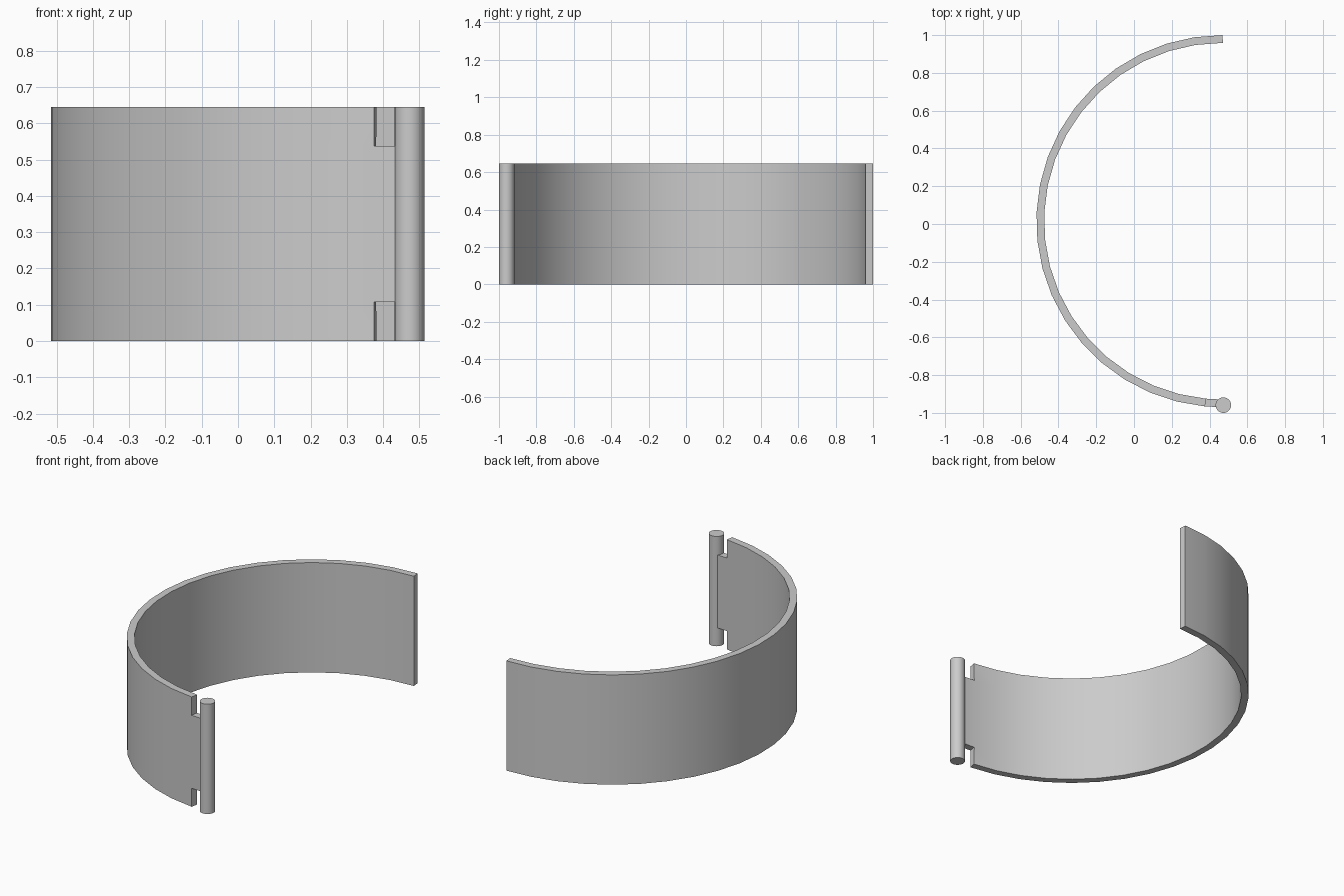
import bpy, bmesh
from math import sin, cos, radians

if "Cube" in bpy.data.objects:
    bpy.data.objects.remove(bpy.data.objects["Cube"], do_unlink=True)

HEIGHT = 0.645
CX, CY, RADIUS, THICK = 0.468, 0.015, 0.985, 0.041
NOTCH = 0.108
SEGMENTS = 20

grey = bpy.data.materials.new("plain grey")
grey.use_nodes = True
colour = (0.6, 0.6, 0.6, 1)
grey.diffuse_color = colour
grey.node_tree.nodes["Principled BSDF"].inputs["Base Color"].default_value = colour


def activate(obj):
    bpy.ops.object.select_all(action="DESELECT")
    obj.select_set(True)
    bpy.context.view_layer.objects.active = obj


def finish(obj):
    activate(obj)
    obj.data.materials.clear()
    obj.data.materials.append(grey)
    bpy.ops.object.shade_smooth_by_angle(angle=radians(30))


# Half-ring band: outer wall as a grid, with a narrow tab in the last column
start, notch_angle, tab_end = 90, 264.6, 269.5
angles = [start + (notch_angle - start) * i / SEGMENTS for i in range(SEGMENTS + 1)]
angles.append(tab_end)
levels = [0, NOTCH, HEIGHT - NOTCH, HEIGHT]

bm = bmesh.new()
grid = [[bm.verts.new((CX + RADIUS * cos(radians(a)), CY + RADIUS * sin(radians(a)), z))
         for z in levels] for a in angles]
for i in range(len(angles) - 1):
    for j in range(len(levels) - 1):
        if i == SEGMENTS and j != 1:
            continue  # notches above and below the tab
        bm.faces.new((grid[i][j], grid[i][j + 1], grid[i + 1][j + 1], grid[i + 1][j]))
# Make the wall face outwards, away from the ring's centre
for face in bm.faces:
    face.normal_update()
    c = face.calc_center_median()
    if face.normal.x * (c.x - CX) + face.normal.y * (c.y - CY) < 0:
        face.normal_flip()
bmesh.ops.delete(bm, geom=[v for v in bm.verts if not v.link_faces], context="VERTS")
mesh = bpy.data.meshes.new("curved_band")
bm.to_mesh(mesh)
bm.free()
band = bpy.data.objects.new("curved_band", mesh)
bpy.context.collection.objects.link(band)

# Thicken the wall inwards
solid = band.modifiers.new("thickness", "SOLIDIFY")
solid.thickness = THICK
solid.offset = -1
solid.use_even_offset = True
activate(band)
bpy.ops.object.modifier_apply(modifier=solid.name)
finish(band)

# Hinge pin held by the tab
bpy.ops.mesh.primitive_cylinder_add(vertices=32, radius=0.041, depth=HEIGHT,
                                    location=(0.473, -0.959, HEIGHT / 2))
pin = bpy.context.object
pin.name = "hinge_pin"
finish(pin)
